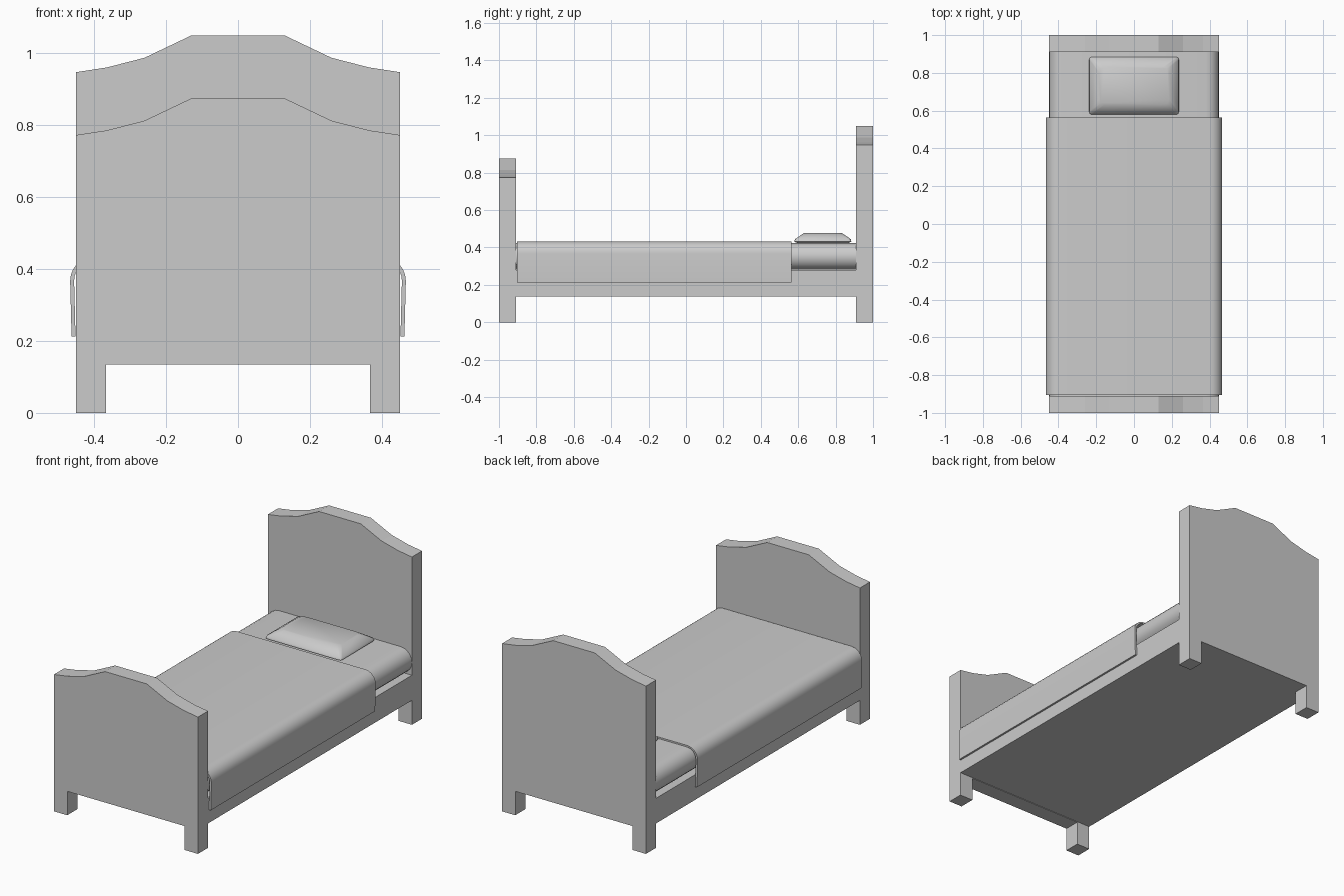
import bpy, bmesh, math

if "Cube" in bpy.data.objects:
    bpy.data.objects.remove(bpy.data.objects["Cube"])


def make(name, verts, faces, smooth=None):
    mesh = bpy.data.meshes.new(name)
    mesh.from_pydata(verts, [], faces)
    bm = bmesh.new()
    bm.from_mesh(mesh)
    bmesh.ops.recalc_face_normals(bm, faces=bm.faces)
    bm.to_mesh(mesh)
    bm.free()
    ob = bpy.data.objects.new(name, mesh)
    bpy.context.collection.objects.link(ob)
    if smooth:
        bpy.ops.object.select_all(action='DESELECT')
        bpy.context.view_layer.objects.active = ob
        ob.select_set(True)
        bpy.ops.object.shade_smooth_by_angle(angle=math.radians(smooth))
    return ob


def loft(name, rings, smooth=None):
    """Join equal-length rings with quads and cap both ends."""
    n = len(rings[0])
    verts = [v for r in rings for v in r]
    faces = [tuple(range(n)), tuple(range((len(rings) - 1) * n, len(rings) * n))]
    for k in range(len(rings) - 1):
        for i in range(n):
            j = (i + 1) % n
            faces.append((k * n + i, k * n + j, k * n + n + j, k * n + n + i))
    return make(name, verts, faces, smooth)


def extrude_y(name, profile, y0, y1, smooth=None):
    return loft(name, [[(x, y, z) for x, z in profile] for y in (y0, y1)], smooth)


def mirrored(half):
    return half + [(-x, z) for x, z in reversed(half)]


# End boards with curved crest and two legs
def board(name, y0, y1, top):
    half = [(0.367, 0.135), (0.367, 0), (0.45, 0), (0.45, top - 0.102),
            (0.365, top - 0.089), (0.26, top - 0.062), (0.13, top)]
    extrude_y(name, mirrored(half), y0, y1)


board("headboard", 0.91, 1.0, 1.05)
board("footboard", -1.0, -0.91, 0.875)

# Base frame between the boards
extrude_y("bed_frame", [(-0.45, 0.138), (0.45, 0.138), (0.45, 0.28), (-0.45, 0.28)],
          -0.91, 0.91)

# Mattress with fully rounded long sides
half = [(0.38 + 0.07 * math.cos(math.radians(a)), 0.352 + 0.071 * math.sin(math.radians(a)))
        for a in range(-90, 91, 18)]
extrude_y("mattress", mirrored(half), -0.91, 0.91, 40)

# Blanket shell draped over the mattress
def drape(x, top, r):
    arc = [(x - r + r * math.cos(math.radians(a)), top - r + r * math.sin(math.radians(a)))
           for a in range(0, 91, 15)]
    return mirrored([(x - 0.004, 0.213)] + arc)


outer, inner = drape(0.467, 0.433, 0.065), drape(0.456, 0.424, 0.056)
extrude_y("blanket", outer + inner[::-1], -0.904, 0.563, 40)

# Pillow: stacked rounded-corner outlines
def outline(hx, hy, c, z):
    pts = []
    for sx, sy in ((1, 1), (-1, 1), (-1, -1), (1, -1)):
        corner = [(hx, hy - c), (hx - c * 0.3, hy - c * 0.3), (hx - c, hy)]
        if sx * sy < 0:
            corner.reverse()
        pts += [(sx * px, 0.732 + sy * py, z) for px, py in corner]
    return pts


loft("pillow", [outline(0.215, 0.13, 0.02, 0.421), outline(0.237, 0.152, 0.012, 0.431),
                outline(0.235, 0.15, 0.015, 0.444), outline(0.185, 0.1, 0.03, 0.478)], 50)
